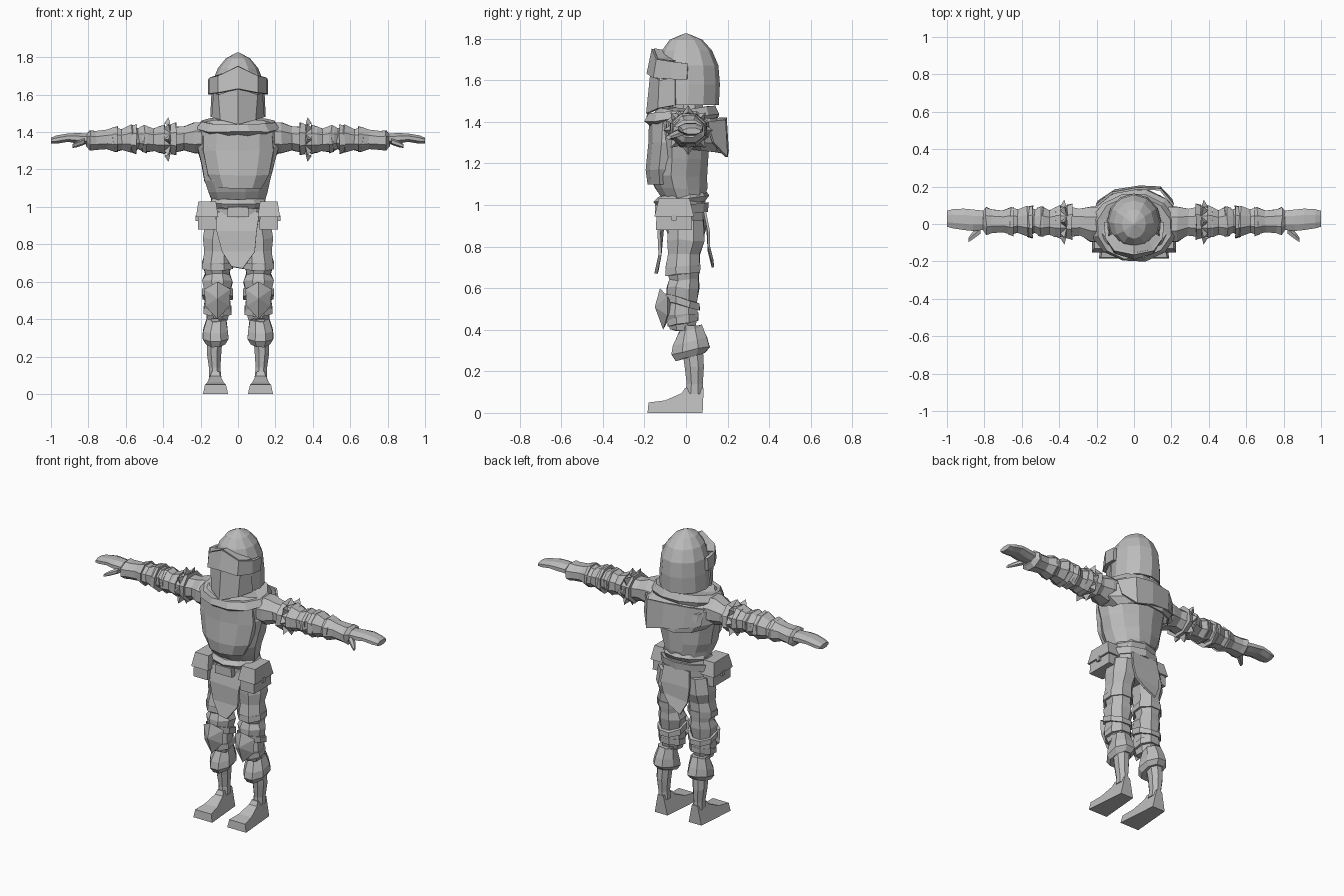
import bpy, bmesh, math, random
from mathutils import Vector

random.seed(4)
grey = bpy.data.materials.new("plain_grey")
grey.diffuse_color = (0.5, 0.5, 0.5, 1)


def make(name, verts, faces, thick=0, mirror=False):
    me = bpy.data.meshes.new(name)
    me.from_pydata([tuple(v) for v in verts], [], faces)
    bm = bmesh.new()
    bm.from_mesh(me)
    bmesh.ops.recalc_face_normals(bm, faces=bm.faces)
    bm.to_mesh(me)
    bm.free()
    me.materials.append(grey)
    ob = bpy.data.objects.new(name, me)
    bpy.context.collection.objects.link(ob)
    if thick:
        m = ob.modifiers.new("thickness", 'SOLIDIFY')
        m.thickness = thick
        m.offset = 0
    if mirror:
        ob.modifiers.new("mirror", 'MIRROR')
    return ob


def skin(name, rings, cap=True, thick=0, mirror=False):
    """Join equal-length closed rings of points."""
    n = len(rings[0])
    faces = [(r * n + i, r * n + (i + 1) % n, (r + 1) * n + (i + 1) % n, (r + 1) * n + i)
             for r in range(len(rings) - 1) for i in range(n)]
    if cap:
        faces += [tuple(range(n))[::-1], tuple(range((len(rings) - 1) * n, len(rings) * n))]
    return make(name, [p for r in rings for p in r], faces, thick, mirror)


def upright(name, rows, n=10, jit=0, tilt=0, **kw):
    """Rows of (z, centre x, centre y, radius x, radius y); tilt raises the back."""
    rings = []
    for z, cx, cy, rx, ry in rows:
        ring = []
        for i in range(n):
            a = 2 * math.pi * (i + 0.5) / n
            k = 1 + random.uniform(-jit, jit)
            ring.append((cx + rx * k * math.cos(a), cy + ry * k * math.sin(a),
                         z + tilt * math.sin(a) + random.uniform(-jit, jit) * 0.12))
        rings.append(ring)
    return skin(name, rings, **kw)


def sideways(name, rows, n=8, jit=0, **kw):
    """Rows of (x, centre y, centre z, radius y, radius z)."""
    rings = []
    for x, cy, cz, ry, rz in rows:
        ring = []
        for i in range(n):
            a = 2 * math.pi * (i + 0.5) / n
            k = 1 + random.uniform(-jit, jit)
            ring.append((x + random.uniform(-jit, jit) * 0.12,
                         cy + ry * k * math.cos(a), cz + rz * k * math.sin(a)))
        rings.append(ring)
    return skin(name, rings, **kw)


def box(name, lo, hi, taper=1.0, mirror=True):
    """Box whose top is scaled by taper."""
    c = [(lo[i] + hi[i]) / 2 for i in range(2)]
    rings = [[(c[0] + (x - c[0]) * t, c[1] + (y - c[1]) * t, z)
              for x, y in ((lo[0], lo[1]), (hi[0], lo[1]), (hi[0], hi[1]), (lo[0], hi[1]))]
             for z, t in ((lo[2], 1), (hi[2], taper))]
    return skin(name, rings, mirror=mirror)


def strip(name, left, right, **kw):
    """Sheet spanned between two equal-length edges."""
    n = len(left)
    return make(name, left + right, [(i, i + 1, n + i + 1, n + i) for i in range(n - 1)], **kw)


# Helmet dome, closed at the crown and open over the face below the brow
n = 12
profile = [(1.82, 0.004, 0.004, 0.0), (1.79, 0.06, 0.075, 0.0), (1.74, 0.102, 0.115, 0.005),
           (1.67, 0.13, 0.14, 0.01), (1.58, 0.138, 0.145, 0.012), (1.48, 0.142, 0.142, 0.01)]
pts = [(rx * math.cos(2 * math.pi * i / n), cy + ry * math.sin(2 * math.pi * i / n), z)
       for z, rx, ry, cy in profile for i in range(n)]
faces = [(r * n + i, r * n + (i + 1) % n, (r + 1) * n + (i + 1) % n, (r + 1) * n + i)
         for r in range(5) for i in range(n) if r < 3 or i not in (8, 9)]
make("helmet_dome", pts, faces + [tuple(range(n))], thick=0.012)
upright("head", [(1.49, 0, -0.01, 0.07, 0.09), (1.55, 0, -0.01, 0.1, 0.11),
                 (1.7, 0, 0, 0.1, 0.11)], n=8)
upright("neck", [(1.40, 0, 0.01, 0.08, 0.075), (1.53, 0, 0.02, 0.07, 0.07)], n=8)

# Raised visor band with a pointed brow
strip("visor_band",
      [(-.15, .01, 1.68), (-.145, -.07, 1.69), (-.1, -.135, 1.70), (0, -.155, 1.75),
       (.1, -.135, 1.70), (.145, -.07, 1.69), (.15, .01, 1.68)],
      [(-.15, .005, 1.60), (-.145, -.07, 1.605), (-.1, -.15, 1.61), (0, -.18, 1.63),
       (.1, -.15, 1.61), (.145, -.07, 1.605), (.15, .005, 1.60)], thick=0.02)
strip("visor_brow", [(-.145, -.07, 1.69), (-.1, -.135, 1.70), (0, -.155, 1.75),
                     (.1, -.135, 1.70), (.145, -.07, 1.69)],
      [(-.11, -.05, 1.69), (-.08, -.09, 1.71), (0, -.10, 1.74), (.08, -.09, 1.71),
       (.11, -.05, 1.69)], thick=0.008)

# Pointed face guard and jaw plates
strip("face_guard",
      [(-.125, -.05, 1.61), (-.10, -.125, 1.60), (0, -.165, 1.635), (.10, -.125, 1.60), (.125, -.05, 1.61)],
      [(-.135, -.05, 1.48), (-.09, -.13, 1.465), (0, -.185, 1.44), (.09, -.13, 1.465), (.135, -.05, 1.48)],
      thick=0.014)

# Torso and hips
upright("torso", [(1.02, 0, -0.01, 0.14, 0.10), (1.08, 0, -0.025, 0.16, 0.13),
                  (1.14, 0, -0.035, 0.18, 0.145), (1.22, 0, -0.03, 0.195, 0.14),
                  (1.32, 0, -0.03, 0.22, 0.145), (1.40, 0, -0.01, 0.22, 0.13),
                  (1.45, 0, 0.01, 0.13, 0.09)], n=12, jit=0.04)
upright("chest_cloth", [(1.10, 0, -0.10, 0.13, 0.085), (1.17, 0, -0.10, 0.17, 0.095),
                        (1.30, 0, -0.09, 0.20, 0.09), (1.41, 0, -0.08, 0.19, 0.10)],
        n=10, jit=0.03)
upright("hips", [(0.82, 0, 0, 0.10, 0.075), (0.88, 0, 0, 0.155, 0.095),
                 (0.97, 0, -0.01, 0.16, 0.105), (1.04, 0, -0.01, 0.14, 0.10)], n=10, jit=0.03)

# Scarf rolls and the shoulder cowl hanging lower behind
upright("cowl", [(1.27, 0, 0.03, 0.19, 0.16), (1.31, 0, 0.015, 0.235, 0.175),
                 (1.39, 0, 0.005, 0.245, 0.175), (1.44, 0, 0.0, 0.19, 0.14),
                 (1.45, 0, 0.01, 0.10, 0.09)], n=12, jit=0.04, tilt=-0.02, cap=False, thick=0.012)
upright("scarf_roll", [(1.40, 0, -0.01, 0.20, 0.16), (1.42, 0, -0.02, 0.23, 0.18),
                       (1.455, 0, -0.02, 0.20, 0.165), (1.45, 0, 0.0, 0.12, 0.11)],
        n=12, jit=0.03, tilt=0.02, cap=False, thick=0.01)
strip("back_drape", [(-.20, .10, 1.40), (-.12, .165, 1.42), (.02, .19, 1.42), (.14, .185, 1.41), (.21, .10, 1.40)],
      [(-.19, .12, 1.30), (-.10, .18, 1.28), (.03, .20, 1.26), (.14, .195, 1.23), (.20, .13, 1.30)], thick=0.012)

# Belt, buckle folds, pouches
upright("belt", [(0.955, 0, -0.01, 0.165, 0.115), (1.0, 0, -0.01, 0.165, 0.12)], n=10, tilt=0.012)
upright("sash", [(1.005, 0, -0.02, 0.14, 0.115), (1.03, 0, -0.02, 0.155, 0.135),
                 (1.055, 0, -0.02, 0.14, 0.115)], n=10, jit=0.03, tilt=0.015)
box("buckle", (-0.06, -0.15, 0.945), (0.06, -0.11, 1.0), 0.9, False)
box("pouch", (0.115, -0.145, 0.88), (0.215, 0.03, 0.98), 0.95)
box("pouch_flap", (0.105, -0.152, 0.945), (0.225, 0.038, 1.03), 0.78)
box("pouch_clasp", (0.212, -0.07, 0.925), (0.226, -0.045, 0.955))

# Front and back hanging cloths
strip("front_cloth", [(-.115, -.10, .97), (-.115, -.115, .87), (-.085, -.125, .76), (-.035, -.14, .68)],
      [(.115, -.10, .97), (.10, -.13, .87), (.09, -.125, .76), (.025, -.145, .67)], thick=0.015)
strip("back_cloth", [(-.09, .09, .97), (-.10, .105, .87), (-.09, .11, .78), (-.05, .13, .70)],
      [(.09, .09, .97), (.10, .11, .87), (.08, .11, .80), (.03, .125, .74)], thick=0.012)

# Legs: rumpled trousers, straps, shin, boot cuff, foot
upright("trouser_leg", [(0.40, .11, -.02, .055, .065), (0.47, .11, -.02, .075, .085),
                        (0.53, .11, -.02, .07, .08), (0.60, .11, -.015, .085, .085),
                        (0.64, .11, -.01, .07, .075), (0.70, .11, -.015, .088, .088),
                        (0.76, .105, -.01, .078, .08), (0.83, .10, 0, .092, .095),
                        (0.93, .09, 0, .085, .095)], n=8, jit=0.06, mirror=True)
for z, t, r in ((0.53, -0.025, .088), (0.445, 0.015, .08), (0.685, 0.01, .09)):
    upright("leg_strap", [(z - .015, .11, -.015, r, r), (z + .02, .11, -.015, r, r)],
            n=8, jit=0.03, tilt=t, mirror=True)
make("knee_pad", [(.11, -.15, .51), (.11, -.125, .60), (.04, -.09, .56), (.045, -.09, .47),
                  (.11, -.11, .40), (.175, -.09, .47), (.18, -.09, .56), (.11, -.05, .51)],
     [f for i in range(1, 7) for f in ((0, i, i % 6 + 1), (7, i % 6 + 1, i))], mirror=True)
upright("boot_cuff", [(0.27, .12, .02, .055, .075), (0.30, .12, .02, .075, .10),
                      (0.345, .12, .02, .07, .088), (0.405, .115, .02, .055, .06)],
        n=8, tilt=0.02, jit=0.03, mirror=True)
upright("shin", [(0.09, .122, .04, .036, .046), (0.14, .125, .042, .033, .042),
                 (0.22, .128, .04, .042, .05), (0.42, .12, .02, .052, .06)], n=8, mirror=True)
side = [(.08, 0), (.085, .12), (-.005, .12), (-.02, .095), (-.10, .06), (-.18, .05), (-.185, 0)]
skin("foot", [[(x0 + s * max(0, -y) * 0.12 + (z * .22 if s < 0 else -z * .2), y, z) for y, z in side]
              for x0, s in ((.075, -1), (.165, 1))], mirror=True)

# Arms: rumpled sleeve, flared bands, spiked elbow collar, hand, thumb
sideways("sleeve", [(.17, .0, 1.37, .10, .085), (.23, .0, 1.37, .10, .09), (.29, .01, 1.365, .075, .068),
                    (.34, .01, 1.36, .085, .075), (.42, .01, 1.36, .085, .078), (.45, .01, 1.36, .07, .065),
                    (.50, .012, 1.365, .088, .078), (.53, .015, 1.365, .065, .06),
                    (.57, .015, 1.365, .088, .08), (.62, .015, 1.36, .068, .06),
                    (.66, .015, 1.36, .08, .072), (.70, .015, 1.36, .062, .056),
                    (.76, .015, 1.355, .07, .055), (.79, .015, 1.355, .08, .06),
                    (.81, .015, 1.36, .05, .036)], jit=0.04, mirror=True)
for x, r in ((.345, .105), (.405, .095), (.50, .09), (.555, .095), (.655, .082)):
    sideways("arm_band", [(x - .014, .012, 1.362, r, r * .9), (x + .014, .012, 1.362, r * .9, r * .8)],
             jit=0.04, mirror=True)
for k in range(8):
    a = math.pi * k / 4
    c, s = math.cos(a), math.sin(a)
    d = Vector((0, c, s))
    t = Vector((0, -s, c)) * .03
    o = Vector((.36, .01, 1.36))
    make("collar_spike", [o + d * .075 + t, o + d * .075 - t, o + d * .085 + Vector((.035, 0, 0)),
                          o + d * .12 + Vector((.012, 0, 0))],
         [(0, 1, 2), (0, 1, 3), (1, 2, 3), (2, 0, 3)], mirror=True)
sideways("hand", [(.79, .02, 1.362, .054, .032), (.86, .02, 1.367, .062, .03),
                  (.91, .025, 1.37, .062, .024), (.97, .028, 1.36, .055, .024),
                  (1.0, .028, 1.355, .046, .016)], mirror=True)
sideways("thumb", [(.82, -.025, 1.35, .03, .018), (.86, -.06, 1.335, .024, .016),
                   (.885, -.085, 1.325, .014, .01)], n=6, mirror=True)
